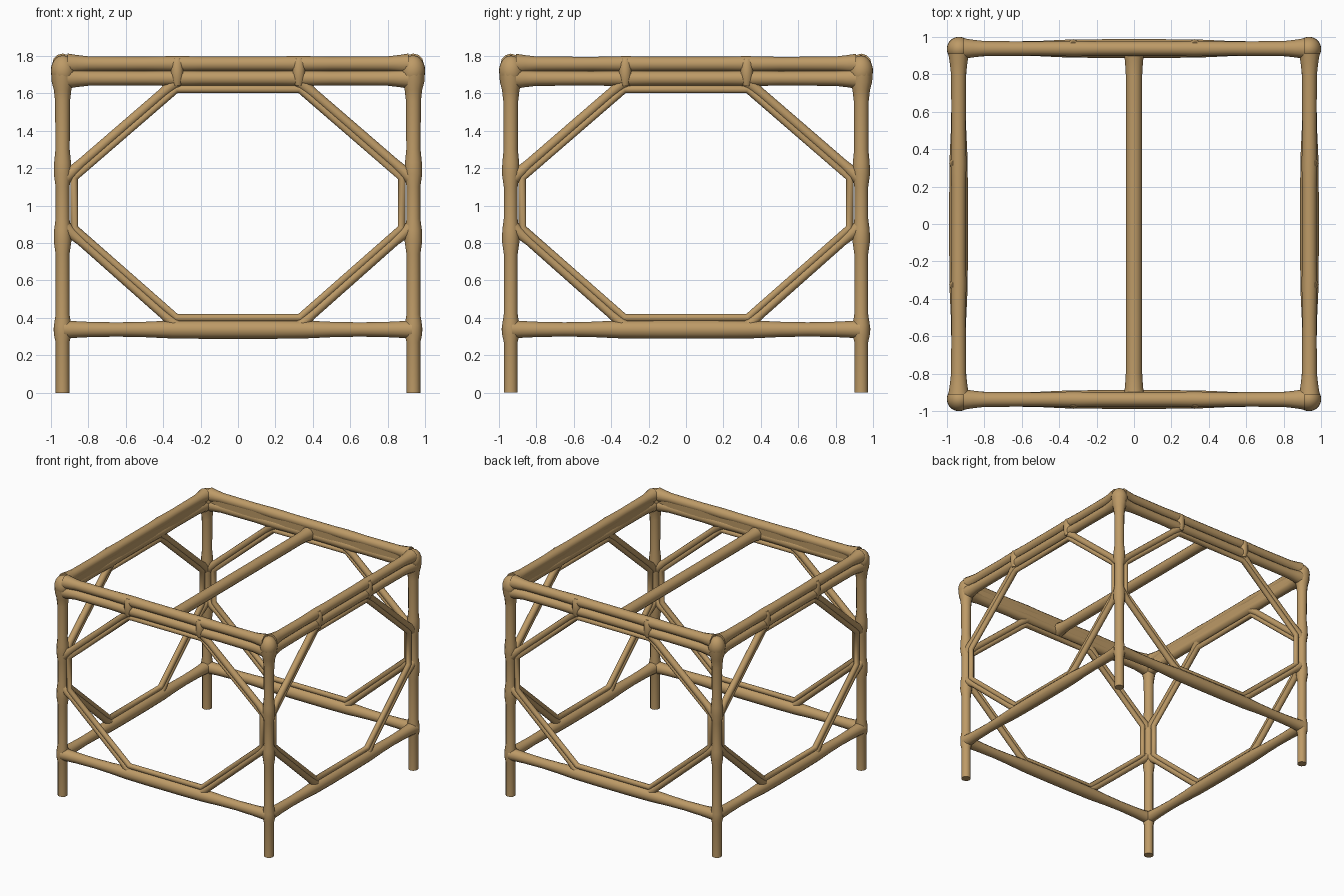
import bpy
from math import pi
from mathutils import Matrix, Vector

if "Cube" in bpy.data.objects:
    bpy.data.objects.remove(bpy.data.objects["Cube"])

wood = bpy.data.materials.new("tan wood")
tan = (0.51, 0.325, 0.135, 1)
wood.diffuse_color = tan
wood.use_nodes = True
wood.node_tree.nodes["Principled BSDF"].inputs["Base Color"].default_value = tan

P = 0.937          # distance of posts and side frames from the centre


def finish(obj, name):
    obj.name = name
    obj.data.materials.clear()
    obj.data.materials.append(wood)
    bpy.ops.object.select_all(action='DESELECT')
    obj.select_set(True)
    bpy.context.view_layer.objects.active = obj
    bpy.ops.object.shade_smooth_by_angle(angle=pi / 3)


def tube(name, points, radii, turn=None, closed=False):
    """Round bar along points, with a radius at each point."""
    curve = bpy.data.curves.new(name, 'CURVE')
    curve.dimensions = '3D'
    curve.bevel_depth = 1
    curve.bevel_resolution = 4
    curve.use_fill_caps = True
    spline = curve.splines.new('POLY')
    spline.points.add(len(points) - 1)
    spline.use_cyclic_u = closed
    for pt, co, r in zip(spline.points, points, radii):
        co = Vector(co)
        pt.co = (*(turn @ co if turn else co), 1)
        pt.radius = r
    temp = bpy.data.objects.new(name + "_path", curve)
    bpy.context.collection.objects.link(temp)
    bpy.context.view_layer.update()
    mesh = bpy.data.meshes.new_from_object(temp.evaluated_get(bpy.context.evaluated_depsgraph_get()))
    bpy.data.objects.remove(temp)
    obj = bpy.data.objects.new(name, mesh)
    bpy.context.collection.objects.link(obj)
    finish(obj, name)


def knob(name, centre, size):
    bpy.ops.mesh.primitive_uv_sphere_add(segments=20, ring_count=12, location=centre)
    obj = bpy.context.object
    obj.scale = size
    finish(obj, name)


def mirrored(profile):
    """Symmetric (position, radius) list from its positive half."""
    return [(-u, r) for u, r in reversed(profile)] + profile


# Profiles of position along the bar and radius there
post_profile = [(0, .037), (.27, .037), (.31, .046), (.36, .046), (.42, .037), (.74, .037),
                (.81, .047), (.87, .045), (.93, .037), (1.1, .037), (1.17, .047),
                (1.23, .045), (1.3, .038), (1.56, .04), (1.62, .047), (1.66, .058), (1.72, .062)]
top_profile = mirrored([(.2, .039), (.32, .042), (.5, .038), (.8, .04), (.86, .047), (.91, .055)])
low_profile = mirrored([(.15, .05), (.35, .048), (.5, .041), (.65, .038), (.8, .041), (.88, .045), (.93, .05)])

# Corner posts with rounded top joints
for sx in (-1, 1):
    for sy in (-1, 1):
        label = ("back_" if sy > 0 else "front_") + ("left" if sx > 0 else "right")
        tube(label + "_post", [(sx * P, sy * P, z) for z, r in post_profile],
             [r for z, r in post_profile])
        knob(label + "_top_joint", (sx * .935, sy * .935, 1.72), (.065, .065, .082))

# Four identical side frames
for i, side in enumerate(("front", "left", "back", "right")):
    turn = Matrix.Rotation(i * pi / 2, 3, 'Z')

    def bar(name, profile, z):
        tube(f"{side}_{name}", [(u, -P, z) for u, r in profile], [r for u, r in profile], turn)

    bar("upper_rail", top_profile, 1.757)
    bar("second_rail", top_profile, 1.68)
    bar("lower_rail", low_profile, .338)

    # Web closing the inner face between the two upper rails
    bpy.ops.mesh.primitive_cube_add(size=1, location=turn @ Vector((0, -.916, 1.718)),
                                    rotation=(0, 0, i * pi / 2))
    web = bpy.context.object
    web.scale = (1.8, .028, .09)
    finish(web, side + "_rail_web")

    # Octagonal brace: thin inner ring plus doubled diagonals
    ring = [(.33, .4), (.875, .88), (.875, 1.15), (.33, 1.622),
            (-.33, 1.622), (-.875, 1.15), (-.875, .88), (-.33, .4)]
    tube(side + "_octagon_ring", [(x, -P, z) for x, z in ring], [.022] * 8, turn, True)
    for sx, word in ((-1, "right"), (1, "left")):
        tube(f"{side}_{word}_lower_diagonal",
             [(sx * .32, -P, .35), (sx * .4, -P, .42), (sx * .84, -P, .81), (sx * .92, -P, .88)],
             [.034, .024, .024, .036], turn)
        tube(f"{side}_{word}_upper_diagonal",
             [(sx * .32, -P, 1.67), (sx * .4, -P, 1.603), (sx * .84, -P, 1.223), (sx * .92, -P, 1.15)],
             [.036, .026, .026, .036], turn)
        # Spacer joining the paired rails
        tube(f"{side}_{word}_rail_spacer",
             [(sx * .325, -.953, z) for z in (1.64, 1.68, 1.76, 1.785)],
             [.02, .034, .034, .02], turn)

# Cross beam from front to back
beam = mirrored([(.3, .044), (.8, .044), (.87, .048), (.92, .056)])
tube("centre_beam", [(0, y, 1.69) for y, r in beam], [r for y, r in beam])
